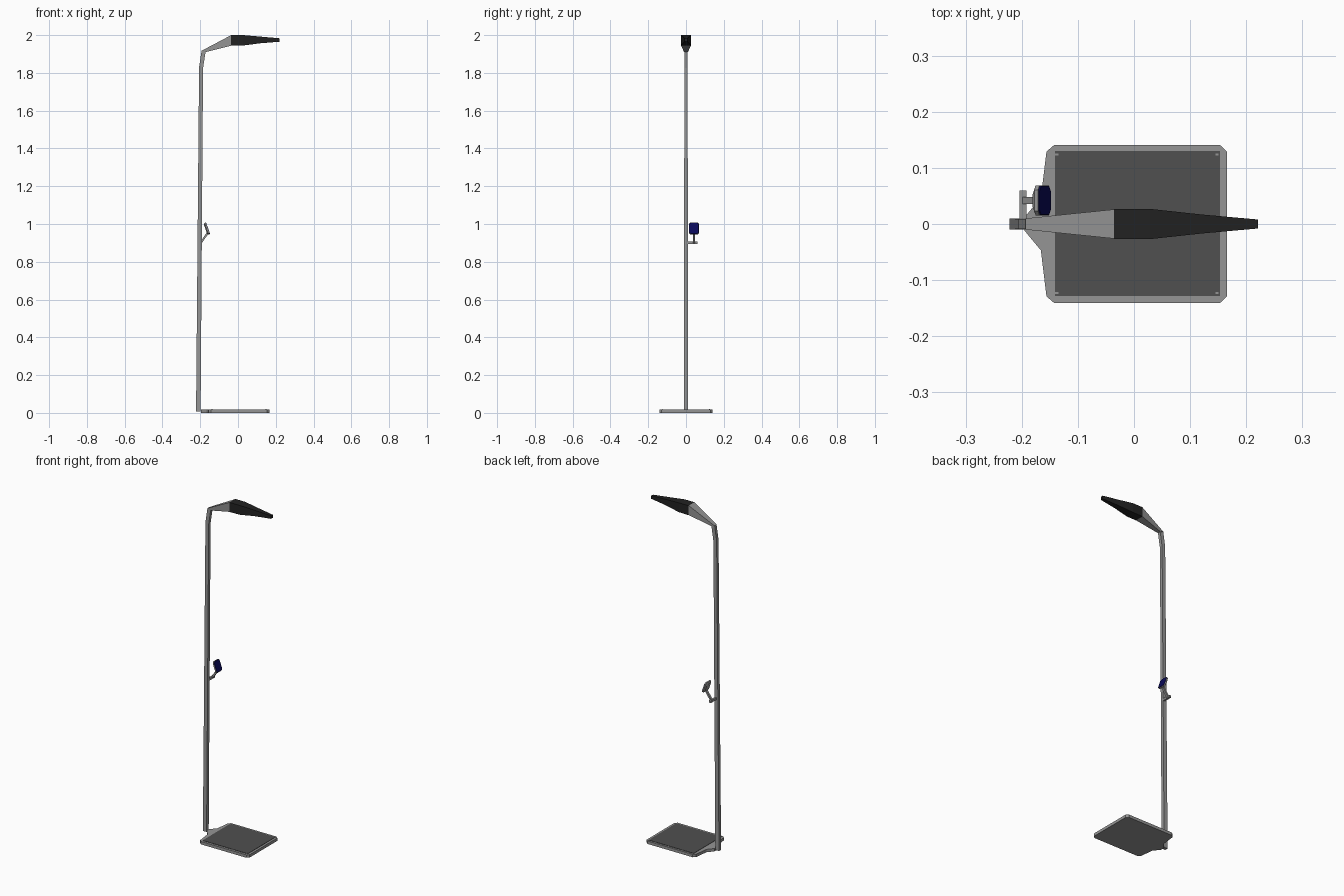
import bpy, bmesh, math
from mathutils import Vector

if "Cube" in bpy.data.objects:
    bpy.data.objects.remove(bpy.data.objects["Cube"])


def material(name, rgb):
    m = bpy.data.materials.new(name)
    m.diffuse_color = (*rgb, 1)
    m.use_nodes = True
    m.node_tree.nodes["Principled BSDF"].inputs["Base Color"].default_value = m.diffuse_color
    return m


GREY = material("light_grey", (0.30, 0.30, 0.30))
MAT = material("rubber_grey", (0.08, 0.08, 0.08))
BLACK = material("head_black", (0.016, 0.016, 0.016))
NAVY = material("screen_navy", (0.003, 0.003, 0.10))


def loft(name, rings, mat):
    """Skin a list of equal-length vertex rings and cap both ends."""
    bm = bmesh.new()
    vs = [[bm.verts.new(p) for p in r] for r in rings]
    n = len(rings[0])
    for a, b in zip(vs, vs[1:]):
        for i in range(n):
            j = (i + 1) % n
            bm.faces.new((a[i], a[j], b[j], b[i]))
    bm.faces.new(vs[0])
    bm.faces.new(vs[-1])
    bmesh.ops.recalc_face_normals(bm, faces=bm.faces)
    me = bpy.data.meshes.new(name)
    bm.to_mesh(me)
    bm.free()
    me.materials.append(mat)
    ob = bpy.data.objects.new(name, me)
    bpy.context.collection.objects.link(ob)
    return ob


def plate(name, outline, z0, z1, mat):
    return loft(name, [[(x, y, z) for x, y in outline] for z in (z0, z1)], mat)


def box(name, x0, x1, y0, y1, z0, z1, mat):
    return plate(name, [(x0, y0), (x1, y0), (x1, y1), (x0, y1)], z0, z1, mat)


# Base plate with chamfered corners and a tongue reaching the column
half = [(0.153, 0.141), (0.166, 0.129)]
left = [(-0.195, 0.012), (-0.166, 0.047), (-0.156, 0.129), (-0.142, 0.141)]
upper = left + half
base = upper + [(x, -y) for x, y in reversed(upper)]
plate("base", base, 0.0, 0.017, GREY)

# Rubber mat and its small corner studs
box("standing_mat", -0.141, 0.153, -0.128, 0.130, 0.015, 0.019, MAT)
for i, x in enumerate((-0.138, 0.148)):
    for j, y in enumerate((-0.123, 0.124)):
        box(f"corner_stud_{i}{j}", x - 0.003, x + 0.003, y - 0.002, y + 0.002,
            0.018, 0.0195, GREY)


# Column: square tube that leans slightly and bends at the top
def level(xa, za, xb, zb, w):
    return [(xa, -w, za), (xb, -w, zb), (xb, w, zb), (xa, w, za)]


loft("column", [level(-0.222, 0.008, -0.198, 0.008, 0.010),
                level(-0.206, 1.83, -0.185, 1.825, 0.009),
                level(-0.193, 1.917, -0.172, 1.910, 0.009)], GREY)


# Measuring head: tapering grey arm, then dark pointed cover
def section(x, top, bottom, w):
    return [(x, -w, bottom), (x, w, bottom), (x, w, top), (x, -w, top)]


loft("head_arm", [level(-0.193, 1.917, -0.172, 1.910, 0.010),
                  [(-0.036, -0.026, 2.0), (-0.036, -0.026, 1.944),
                   (-0.036, 0.026, 1.944), (-0.036, 0.026, 2.0)]], GREY)
loft("head_cover", [section(-0.036, 2.0, 1.944, 0.027),
                    section(0.028, 2.0, 1.945, 0.027),
                    section(0.120, 1.992, 1.957, 0.017),
                    section(0.221, 1.983, 1.965, 0.008)], BLACK)

# Display bracket: side bar with a sloping stem
box("display_bar", -0.204, -0.192, 0.005, 0.060, 0.894, 0.907, GREY)
loft("display_stem", [
    [(x + dx, y, z + dz) for dx, dz, y in
     ((-0.003, 0.005, 0.036), (0.003, -0.005, 0.036),
      (0.003, -0.005, 0.048), (-0.003, 0.005, 0.048))]
    for x, z in ((-0.196, 0.902), (-0.162, 0.950))], GREY)

# Display: tilted octagonal housing with a bevelled back and a screen plate
centre = Vector((-0.163, 0.042, 0.976))
up = Vector((-0.33, 0, 0.94)).normalized()
side = Vector((0, 1, 0))
normal = side.cross(up).normalized()


def octagon(depth, w, h, c=0.008):
    pts = [(w, h - c), (w - c, h), (c - w, h), (-w, h - c),
           (-w, c - h), (c - w, -h), (w - c, -h), (w, c - h)]
    return [centre + normal * depth + side * a + up * b for a, b in pts]


loft("display_housing", [octagon(-0.010, 0.019, 0.025),
                         octagon(-0.004, 0.027, 0.033),
                         octagon(0.003, 0.027, 0.033)], GREY)
loft("display_screen", [octagon(0.002, 0.026, 0.032),
                        octagon(0.005, 0.025, 0.030)], NAVY)
